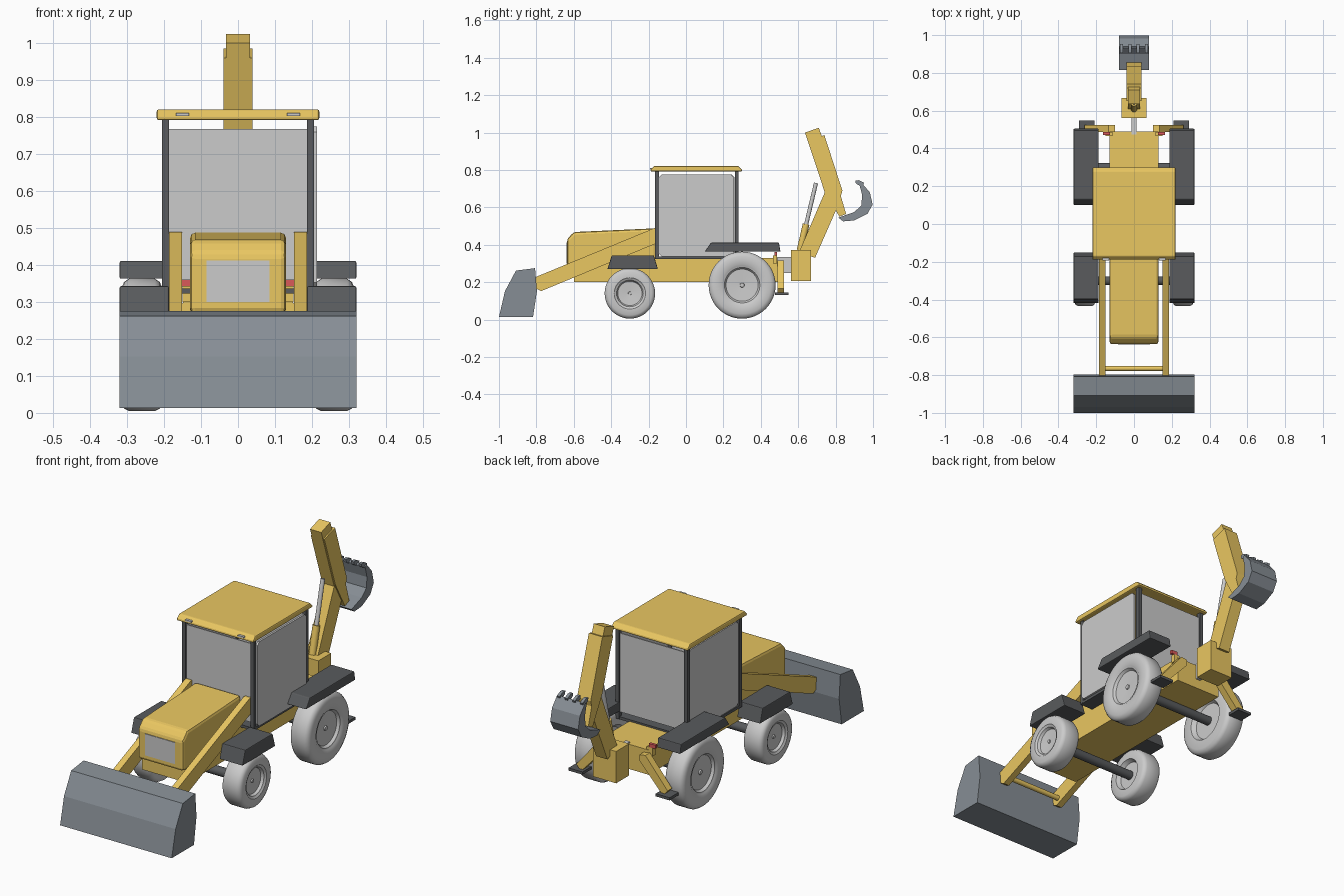
import bpy, bmesh, math
from mathutils import Vector

if "Cube" in bpy.data.objects:
    bpy.data.objects.remove(bpy.data.objects["Cube"])


def material(name, rgb):
    m = bpy.data.materials.new(name)
    m.diffuse_color = (*rgb, 1)
    m.use_nodes = True
    m.node_tree.nodes["Principled BSDF"].inputs["Base Color"].default_value = m.diffuse_color
    return m


YELLOW = material("yellow_paint", (0.82, 0.57, 0.12))
SLATE = material("slate_steel", (0.24, 0.27, 0.30))
BLACK = material("black_trim", (0.10, 0.105, 0.11))
RED = material("red_lens", (0.70, 0.10, 0.10))


def finish(name, bm, mat=None, mirror=False, bevel=0.0, smooth=False):
    bmesh.ops.recalc_face_normals(bm, faces=bm.faces)
    me = bpy.data.meshes.new(name)
    bm.to_mesh(me)
    bm.free()
    ob = bpy.data.objects.new(name, me)
    bpy.context.collection.objects.link(ob)
    if mat:
        me.materials.append(mat)
    if smooth:
        bpy.ops.object.select_all(action='DESELECT')
        ob.select_set(True)
        bpy.context.view_layer.objects.active = ob
        bpy.ops.object.shade_smooth_by_angle(angle=math.radians(35))
    if bevel:
        b = ob.modifiers.new("bevel", 'BEVEL')
        b.width, b.segments = bevel, 2
        b.limit_method, b.angle_limit = 'ANGLE', math.radians(40)
    if mirror:
        ob.modifiers.new("mirror", 'MIRROR')
    return ob


def prism(name, pts, a, b, mat=None, axis='x', **kw):
    """Extrude a (y,z) profile along x, or an (x,z) profile along y."""
    bm = bmesh.new()
    place = (lambda t, p: (t, *p)) if axis == 'x' else (lambda t, p: (p[0], t, p[1]))
    f = bm.faces.new([bm.verts.new(place(a, p)) for p in pts])
    r = bmesh.ops.extrude_face_region(bm, geom=[f])
    move = Vector((b - a, 0, 0)) if axis == 'x' else Vector((0, b - a, 0))
    bmesh.ops.translate(bm, vec=move, verts=[v for v in r['geom'] if isinstance(v, bmesh.types.BMVert)])
    return finish(name, bm, mat, **kw)


def box(name, x, y, z, mat=None, **kw):
    return prism(name, [(y[0], z[0]), (y[1], z[0]), (y[1], z[1]), (y[0], z[1])], *x, mat, **kw)


def rod(name, p, q, r, mat=None):
    p, q = Vector(p), Vector(q)
    bm = bmesh.new()
    bmesh.ops.create_cone(bm, cap_ends=True, segments=20, radius1=r, radius2=r, depth=(q - p).length)
    m = (q - p).to_track_quat('Z', 'Y').to_matrix().to_4x4()
    m.translation = (p + q) / 2
    bm.transform(m)
    return finish(name, bm, mat, smooth=True)


def wheel(name, y, z, R, w, x):
    """Dished wheel turned about the x axis."""
    prof = [(0, .34), (.06, .34), (.07, .28), (.48, .32), (.53, .44), (.58, .46), (.62, .5), (.86, .5),
            (.95, .44), (1, .32), (1, -.32), (.95, -.44), (.86, -.5), (.6, -.5), (.52, -.3), (0, -.3)]
    bm = bmesh.new()
    vs = [bm.verts.new((x + o * w, y, z + r * R)) for r, o in prof]
    es = [bm.edges.new(e) for e in zip(vs, vs[1:])]
    bmesh.ops.spin(bm, geom=vs + es, cent=(x, y, z), axis=(1, 0, 0), angle=2 * math.pi, steps=48)
    bmesh.ops.remove_doubles(bm, verts=bm.verts, dist=0.0002)
    return finish(name, bm, mirror=True, smooth=True)


# Chassis, hood and grille
box("chassis", (-.13, .13), (-.60, .49), (.20, .328), YELLOW)
prism("hood", [(-.636, .27), (-.636, .43), (-.60, .468), (-.16, .488), (-.16, .27)],
      -.13, .13, YELLOW, bevel=.014)
box("grille", (-.085, .085), (-.639, -.62), (.30, .412))

# Cab
box("cab_floor", (-.205, .205), (-.165, .28), (.323, .337), BLACK)
for side, y in (("front", -.165), ("rear", .262)):
    box(side + "_cab_posts", (.186, .206), (y, y + .02), (.325, .80), BLACK, mirror=True)
box("windscreen", (-.187, .187), (-.158, -.152), (.36, .768))
box("rear_window", (-.187, .187), (.269, .275), (.36, .768))


def door_profile(y0, y1, z0, z1, c=.015):
    return [(y0 + c, z0), (y1 - c, z0), (y1, z0 + c), (y1, z1 - c),
            (y1 - c, z1), (y0 + c, z1), (y0, z1 - c), (y0, z0 + c)]


prism("left_window", door_profile(-.145, .26, .338, .775), -.20, -.193)
prism("right_door", door_profile(-.145, .255, .338, .775), .204, .214)
prism("roof", [(-.19, .792), (-.188, .803), (-.17, .821), (.28, .821), (.298, .803), (.30, .792)],
      -.22, .22, YELLOW, bevel=.006)
box("roof_lights", (.133, .168), (-.193, -.18), (.803, .811), mirror=True)

# Wheels, axles and fenders
for end, y, z, R in (("front", -.30, .14, .135), ("rear", .30, .184, .179)):
    wheel(end + "_wheels", y, z, R, .11, .26)
    rod(end + "_axle", (-.24, y, z + (.07 if end == "nope" else 0)), (.24, y, z), .023, BLACK)
prism("front_fenders", [(-.42, .27), (-.397, .343), (-.172, .343), (-.15, .27)],
      .187, .32, BLACK, mirror=True, bevel=.004)
prism("rear_fenders", [(.10, .363), (.133, .411), (.497, .411), (.505, .363)],
      .187, .32, BLACK, mirror=True, bevel=.004)

# Front loader
prism("loader_arms", [(-.81, .225), (-.17, .489), (-.14, .489), (-.14, .415), (-.775, .152), (-.80, .165)],
      .152, .186, YELLOW, mirror=True)
rod("loader_crossbar", (-.16, -.765, .19), (.16, -.765, .19), .013, YELLOW)
prism("loader_bucket", [(-1, .013), (-.968, .152), (-.909, .262), (-.807, .275), (-.797, .152), (-.818, .013)],
      -.32, .32, SLATE)

# Stabilisers and tail lights
prism("stabiliser_legs", [(.10, .31), (.135, .315), (.262, .165), (.245, .145), (.225, .145), (.10, .28)],
      .488, .525, YELLOW, axis='y', mirror=True)
box("stabiliser_feet", (.21, .29), (.475, .548), (.132, .146), BLACK, mirror=True)
box("tail_lights", (.128, .165), (.472, .487), (.342, .361), RED, mirror=True)
box("tail_light_brackets", (.115, .15), (.465, .487), (.30, .343), YELLOW, mirror=True)

# Backhoe
box("swing_plate", (-.012, .012), (.475, .575), (.25, .335))
box("swing_post", (-.067, .067), (.562, .668), (.207, .372), YELLOW)
prism("boom", [(.604, .36), (.742, .68), (.636, 1.0), (.71, 1.025), (.73, .97), (.822, .68), (.80, .58), (.69, .33)],
      -.032, .032, YELLOW)
prism("dipper", [(.652, .96), (.74, .986), (.836, .69), (.828, .66), (.856, .565), (.82, .55), (.742, .69)],
      -.039, .039, YELLOW)
rod("boom_cylinder", (0, .61, .37), (0, .642, .51), .018, YELLOW)
rod("boom_piston", (0, .638, .49), (0, .695, .73), .011)
prism("digger_bucket", [(.815, .545), (.84, .525), (.90, .53), (.97, .565), (.998, .615), (.983, .68), (.94, .73),
                        (.927, .722), (.942, .665), (.937, .61), (.90, .575)],
      -.08, .08, SLATE)
for i in range(4):
    x = -.066 + .044 * i
    prism(f"digger_tooth_{i + 1}", [(.945, .715), (.952, .732), (.925, .745), (.905, .744), (.908, .728), (.93, .715)],
          x - .008, x + .008, SLATE)
